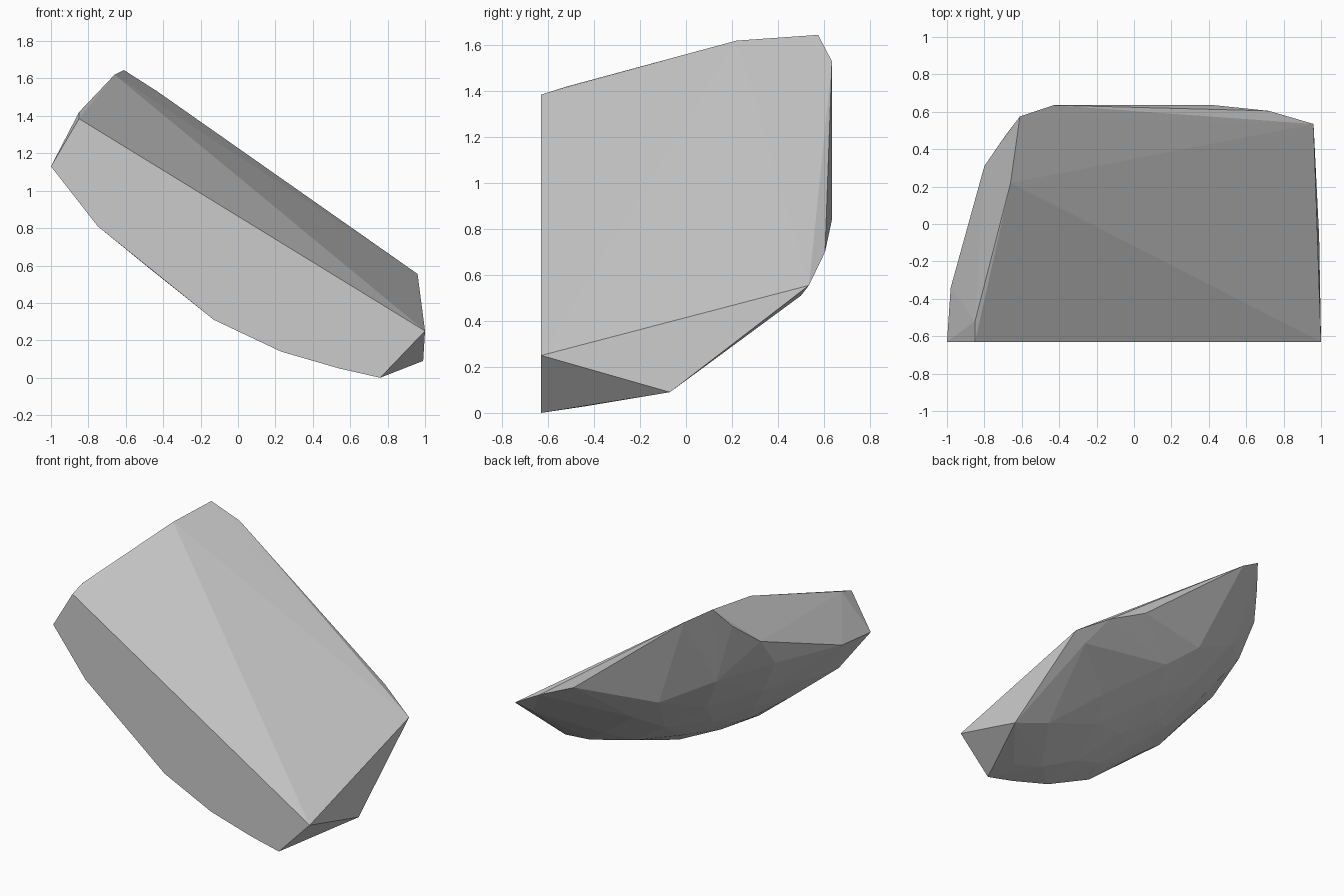
import bpy, bmesh, math, random

if "Cube" in bpy.data.objects:
    bpy.data.objects.remove(bpy.data.objects["Cube"])

random.seed(4)

# Broken rim of the rock: cut front face, flat top and rounded back edge
points = [
    (-.85, -.63, 1.385), (-1, -.63, 1.13), (-.75, -.63, .81), (-.13, -.63, .31),
    (.23, -.63, .14), (.54, -.63, .05), (.76, -.63, 0), (1, -.63, .25),
    (-.85, -.52, 1.42), (-.66, .22, 1.62), (-.61, .575, 1.645), (-.43, .635, 1.53),
    (.43, .635, .84), (.72, .605, .70), (.96, .535, .555), (.99, -.07, .09),
    (-.98, -.34, 1.144), (-.80, .31, 1.37), (-.69, .47, 1.51),
    (.75, 0, .145), (.70, -.43, .03), (.85, .50, .51),
]

# Rounded underside: an ellipsoid hanging below the sloping top plane
RADIUS, DEPTH, CX, CY = 1.1, .69, -.12, -.35
for ring, count in ((.12, 3), (.34, 7), (.56, 10), (.78, 15)):
    for i in range(count):
        a = math.tau * (i + random.uniform(-.2, .2)) / count
        r = ring + random.uniform(-.03, .02)
        x = CX + RADIUS * r * math.cos(a)
        y = CY + RADIUS * r * math.sin(a)
        if y > -.56 and -.85 < x < .7:
            z = 1.05 - .64 * x + .25 * y - DEPTH * math.sqrt(1 - r * r)
            points.append((x, y, z))

# Wrap all points in a faceted convex shell
bm = bmesh.new()
for p in points:
    bm.verts.new(p)
hull = bmesh.ops.convex_hull(bm, input=bm.verts[:])
loose = {g for g in hull["geom_interior"] + hull["geom_unused"]
         if isinstance(g, bmesh.types.BMVert)}
bmesh.ops.delete(bm, geom=list(loose), context='VERTS')
bmesh.ops.recalc_face_normals(bm, faces=bm.faces[:])
mesh = bpy.data.meshes.new("rock")
bm.to_mesh(mesh)
bm.free()

rock = bpy.data.objects.new("rock", mesh)
bpy.context.collection.objects.link(rock)

# Plain grey stone
stone = bpy.data.materials.new("grey stone")
stone.diffuse_color = (.6, .6, .6, 1)
stone.use_nodes = True
stone.node_tree.nodes["Principled BSDF"].inputs["Base Color"].default_value = stone.diffuse_color
mesh.materials.append(stone)
